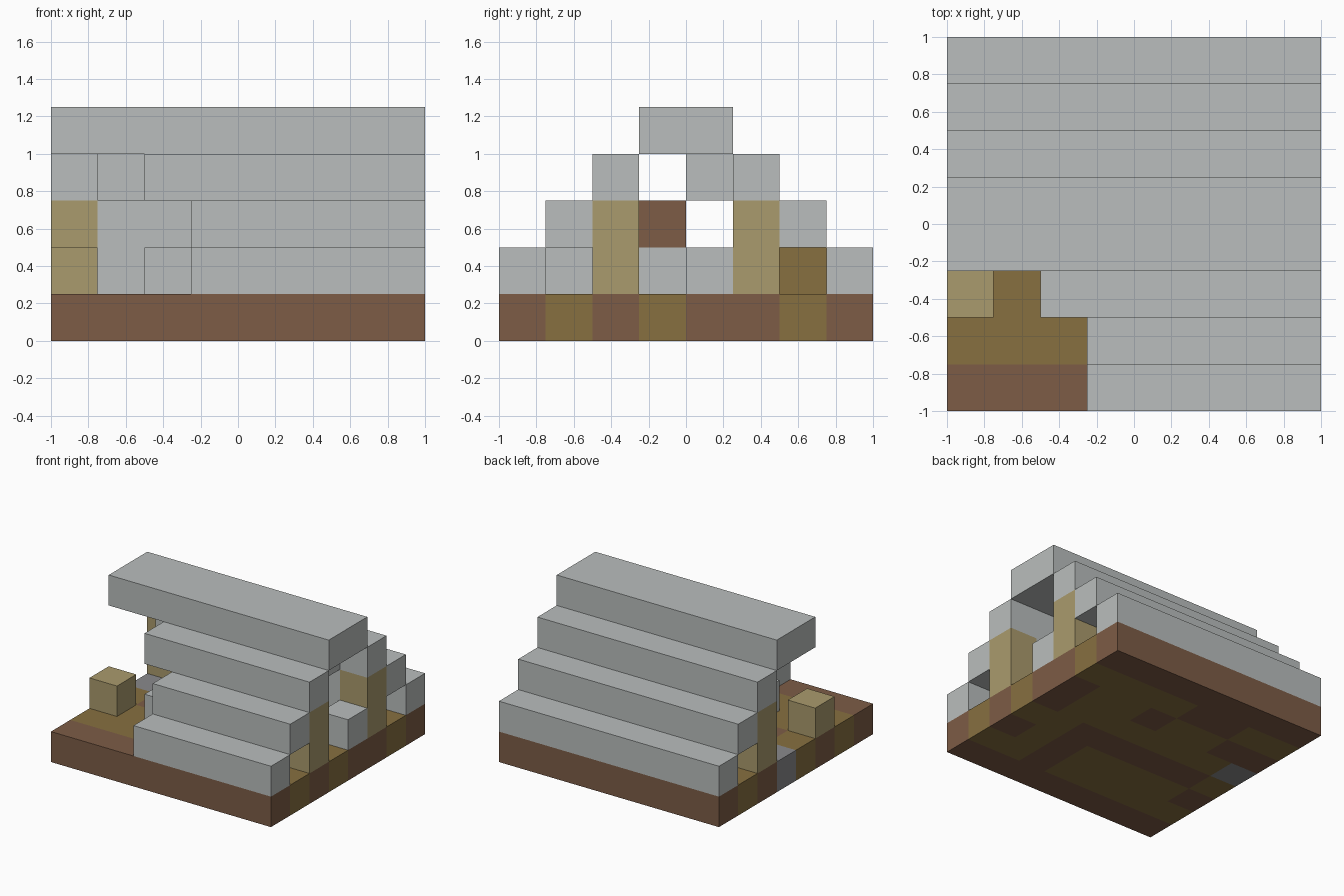
import bpy, bmesh
from mathutils import Vector

if "Cube" in bpy.data.objects:
    bpy.data.objects.remove(bpy.data.objects["Cube"])

C = 0.25  # size of one block


def material(name, rgb):
    def linear(v):
        v /= 255
        return v / 12.92 if v < 0.04 else ((v + 0.055) / 1.055) ** 2.4
    colour = [linear(v) for v in rgb] + [1]
    m = bpy.data.materials.new(name)
    m.use_nodes = True
    m.diffuse_color = colour
    m.node_tree.nodes["Principled BSDF"].inputs["Base Color"].default_value = colour
    return m


pale = material("pale stone", (186, 190, 189))
earth = material("brown earth", (125, 92, 70))
path = material("olive earth", (135, 112, 64))
wood = material("tan wood", (170, 155, 109))
rock = material("dark stone", (138, 138, 140))


def add_object(name, bm, mats):
    mesh = bpy.data.meshes.new(name)
    bm.to_mesh(mesh)
    bm.free()
    for m in mats:
        mesh.materials.append(m)
    obj = bpy.data.objects.new(name, mesh)
    bpy.context.collection.objects.link(obj)
    return obj


def block(name, x, y, z, mat, size=(1, 1, 1)):
    """Box whose lowest corner is grid cell x, y, z, sized in cells."""
    bm = bmesh.new()
    bmesh.ops.create_cube(bm, size=1)
    low = Vector((x - 4, y - 4, z))
    for v in bm.verts:
        v.co = C * (low + Vector(size) * 0.5 + Vector(a * b for a, b in zip(v.co, size)))
    return add_object(name, bm, [mat])


# Ground slab, coloured cell by cell
BROWN_CELLS = {(7, 2), (7, 4), (7, 5), (0, 2), (0, 5), (4, 5), (3, 6), (2, 6), (1, 5), (5, 1), (5, 2)}


def ground_colour(x, y):
    if (x, y) == (0, 4):
        return 2
    if y in (0, 7) or (x, y) in BROWN_CELLS or (y == 3 and 1 <= x <= 5):
        return 0
    return 1


bm = bmesh.new()
bmesh.ops.create_grid(bm, x_segments=8, y_segments=8, size=1)
extruded = bmesh.ops.extrude_face_region(bm, geom=bm.faces[:], use_keep_orig=True)
top = [g for g in extruded["geom"] if isinstance(g, bmesh.types.BMVert)]
bmesh.ops.translate(bm, verts=top, vec=(0, 0, C))
bmesh.ops.recalc_face_normals(bm, faces=bm.faces[:])
for f in bm.faces:
    p = f.calc_center_median() - f.normal * 0.05
    f.material_index = ground_colour(int((p.x + 1) / C), int((p.y + 1) / C))
add_object("ground_slab", bm, [earth, path, rock])

# Stepped roof: broken front courses, whole back courses and the ridge
for step, start in enumerate((3, 3, 2)):
    block("roof_front_course", start, step, step + 1, pale, (8 - start, 1, 1))
    block("roof_back_course", 0, 7 - step, step + 1, pale, (8, 1, 1))
block("roof_ridge", 0, 3, 4, pale, (8, 2, 1))
block("ceiling_beam", 1, 4, 3, pale, (6, 1, 1))

# Corner posts, one broken short
for x, y, height in ((7, 2, 2), (7, 5, 2), (0, 5, 2), (0, 2, 1)):
    block("corner_post", x, y, 1, wood, (1, 1, height))

# Walls
block("back_wall", 1, 5, 1, pale, (6, 1, 2))
block("front_wall_lower", 2, 2, 1, pale, (5, 1, 1))
block("front_wall_upper", 3, 2, 2, pale, (4, 1, 1))
block("side_wall_stub", 7, 4, 1, pale)

# Loose blocks inside and under the eaves
block("inner_block", 4, 3, 1, pale)
block("inner_earth_block", 4, 3, 2, earth)
block("front_eave_block", 4, 1, 1, pale)
block("back_eave_block", 4, 6, 1, path)
